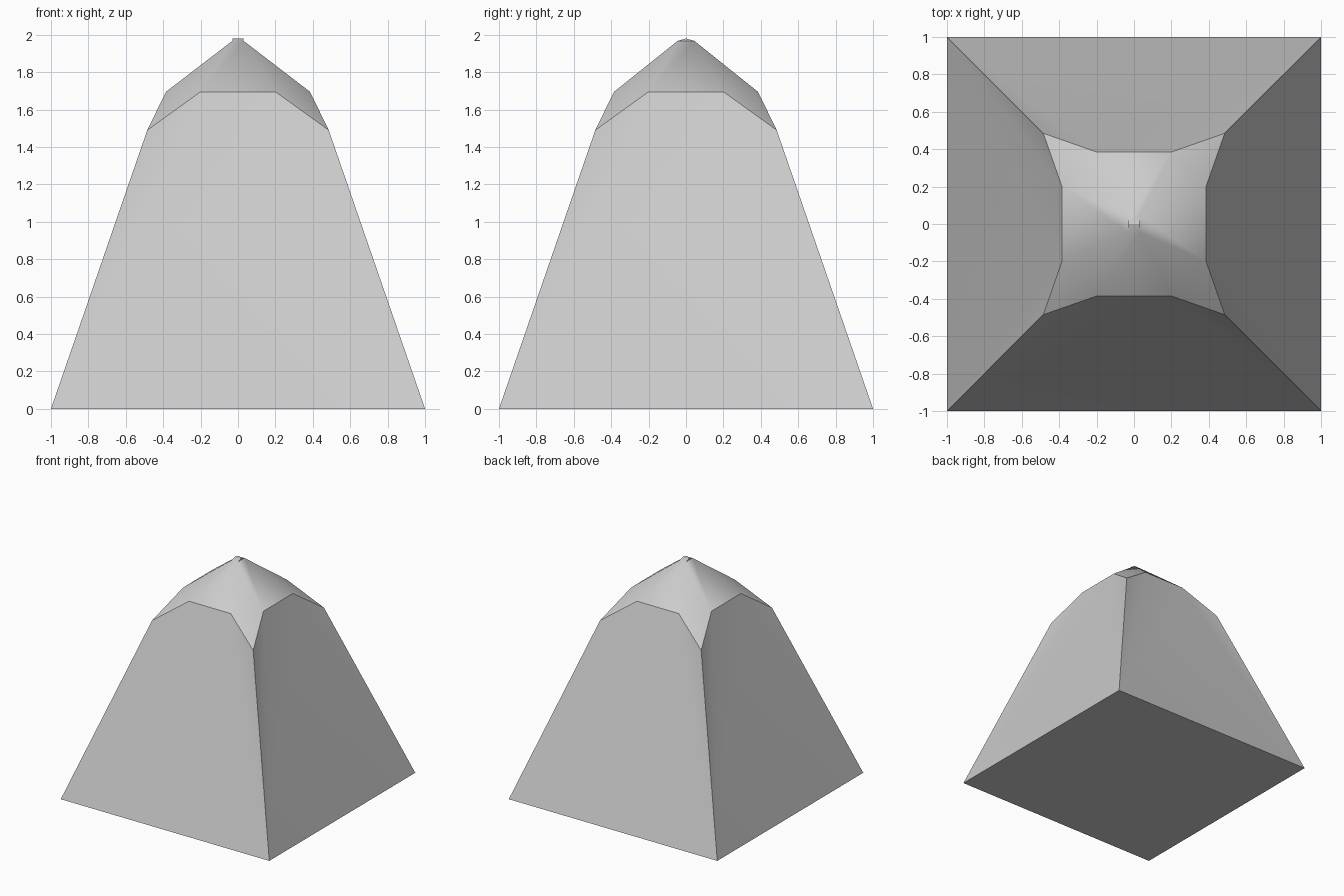
import bpy, bmesh, math

cube = bpy.data.objects.get("Cube")
if cube:
    bpy.data.objects.remove(cube, do_unlink=True)

# Stone colour
grey = bpy.data.materials.new("stone grey")
grey.use_nodes = True
colour = (0.6, 0.6, 0.6, 1)
grey.diffuse_color = colour
grey.node_tree.nodes["Principled BSDF"].inputs["Base Color"].default_value = colour

bm = bmesh.new()
SIGNS = [(-1, -1), (1, -1), (1, 1), (-1, 1)]  # corners, counter-clockwise


def ring(x, y, z):
    return [bm.verts.new((sx * x, sy * y, z)) for sx, sy in SIGNS]


base = ring(1, 1, 0)
corner = ring(0.485, 0.485, 1.49)
wide = ring(0.385, 0.2, 1.695)      # shoulders on the x sides
deep = ring(0.2, 0.385, 1.695)      # shoulders on the y sides
crown = ring(0.03, 0.045, 1.967)
ridge = [bm.verts.new((sx * 0.03, 0, 1.98)) for sx in (-1, 1)]

# Base, walls and roof
bm.faces.new(base[::-1])
for i in range(4):
    j = (i + 1) % 4
    side = deep if i % 2 == 0 else wide
    bm.faces.new((base[i], base[j], side[j], side[i]))
    bm.faces.new((base[i], side[i], corner[i]))
    bm.faces.new((base[j], corner[j], side[j]))
    bm.faces.new((side[i], side[j], crown[j], crown[i]))
    # Drooping roof corner
    bm.faces.new((corner[i], wide[i], deep[i]))
    bm.faces.new((wide[i], deep[i], crown[i]))

# Blunt tip
left, right = ridge
bm.faces.new((crown[0], crown[1], right, left))
bm.faces.new((crown[2], crown[3], left, right))
bm.faces.new((crown[1], crown[2], right))
bm.faces.new((crown[3], crown[0], left))
bmesh.ops.recalc_face_normals(bm, faces=bm.faces)

mesh = bpy.data.meshes.new("pyramid_block")
bm.to_mesh(mesh)
bm.free()
mesh.materials.append(grey)
block = bpy.data.objects.new("pyramid_block", mesh)
bpy.context.collection.objects.link(block)
bpy.context.view_layer.objects.active = block
block.select_set(True)
bpy.ops.object.shade_smooth_by_angle(angle=math.radians(30))
